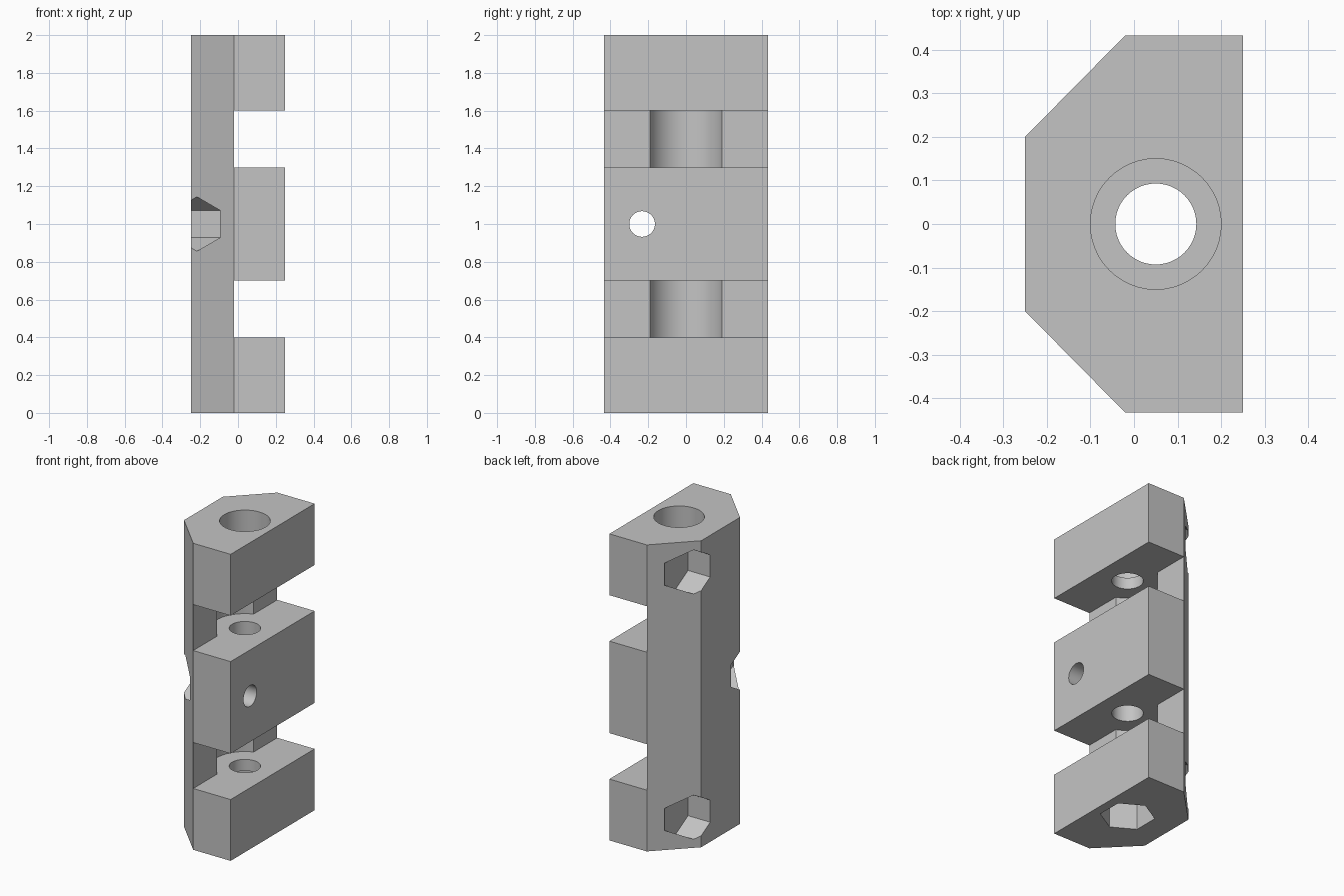
import bpy
import bmesh
import math
from mathutils import Matrix, Vector

cube = bpy.data.objects.get("Cube")
if cube:
    bpy.data.objects.remove(cube, do_unlink=True)

grey = bpy.data.materials.new("light_grey")
grey.use_nodes = True
grey.diffuse_color = (0.55, 0.55, 0.55, 1)
grey.node_tree.nodes["Principled BSDF"].inputs["Base Color"].default_value = grey.diffuse_color


def prism(name, points, start, end, matrix=Matrix()):
    """Extrude a 2D outline from start to end along local z."""
    bm = bmesh.new()
    face = bm.faces.new([bm.verts.new((x, y, start)) for x, y in points])
    top = bmesh.ops.extrude_face_region(bm, geom=[face])["geom"]
    bmesh.ops.translate(bm, vec=Vector((0, 0, end - start)),
                        verts=[v for v in top if isinstance(v, bmesh.types.BMVert)])
    bm.transform(matrix)
    bmesh.ops.recalc_face_normals(bm, faces=bm.faces[:])
    mesh = bpy.data.meshes.new(name)
    bm.to_mesh(mesh)
    bm.free()
    mesh.materials.append(grey)
    obj = bpy.data.objects.new(name, mesh)
    bpy.context.collection.objects.link(obj)
    return obj


def ring(sides, radius, turn=0.0, cx=0.0, cy=0.0):
    angles = [turn + math.tau * i / sides for i in range(sides)]
    return [(cx + radius * math.cos(a), cy + radius * math.sin(a)) for a in angles]


def cut(cutter):
    """Subtract the cutter from the body, then discard it."""
    cutter.hide_render = True
    mod = body.modifiers.new("cut", 'BOOLEAN')
    mod.operation = 'DIFFERENCE'
    mod.solver = 'EXACT'
    mod.object = cutter
    bpy.context.view_layer.objects.active = body
    bpy.ops.object.modifier_apply(modifier=mod.name)
    bpy.data.objects.remove(cutter, do_unlink=True)


# Chamfered bar
half = [(-0.25, -0.2), (-0.02, -0.433), (0.25, -0.433)]
body = prism("clamp_body", half + [(x, -y) for x, y in reversed(half)], 0, 2)

AXIS_X = 0.05    # centre of the vertical bore
SHELL = 0.075    # wall left between each recess and slot

# Two cross slots, each with a rounded scoop in its back wall
for low, high in ((0.4, 0.7), (1.3, 1.6)):
    cut(prism("slot", [(-0.02, -0.6), (0.4, -0.6), (0.4, 0.6), (-0.02, 0.6)], low, high))
    cut(prism("scoop", ring(64, 0.2025, cx=AXIS_X), low, high))

# Vertical bore, round head recess on top, hexagonal nut recess below
cut(prism("bore", ring(48, 0.093, cx=AXIS_X), -0.1, 2.1))
cut(prism("head_recess", ring(48, 0.15, cx=AXIS_X), 1.6 + SHELL, 2.1))
cut(prism("nut_recess", ring(6, 0.163, math.pi / 2, cx=AXIS_X), -0.1, 0.4 - SHELL))

# Hexagonal side pockets in the chamfers, two with a cross hole
for y, z, drilled in ((-0.2325, 1.0, True), (0.2325, 0.2, True), (0.2325, 1.8, False)):
    along_x = Matrix.Translation((0, y, z)) @ Matrix.Rotation(math.pi / 2, 4, 'Y')
    cut(prism("side_pocket", ring(6, 0.144), -0.4, -0.09, along_x))
    if drilled:
        cut(prism("cross_hole", ring(32, 0.068), -0.3, 0.4, along_x))

bpy.ops.object.select_all(action='DESELECT')
body.select_set(True)
bpy.context.view_layer.objects.active = body
bpy.ops.object.shade_smooth_by_angle(angle=math.radians(30))
